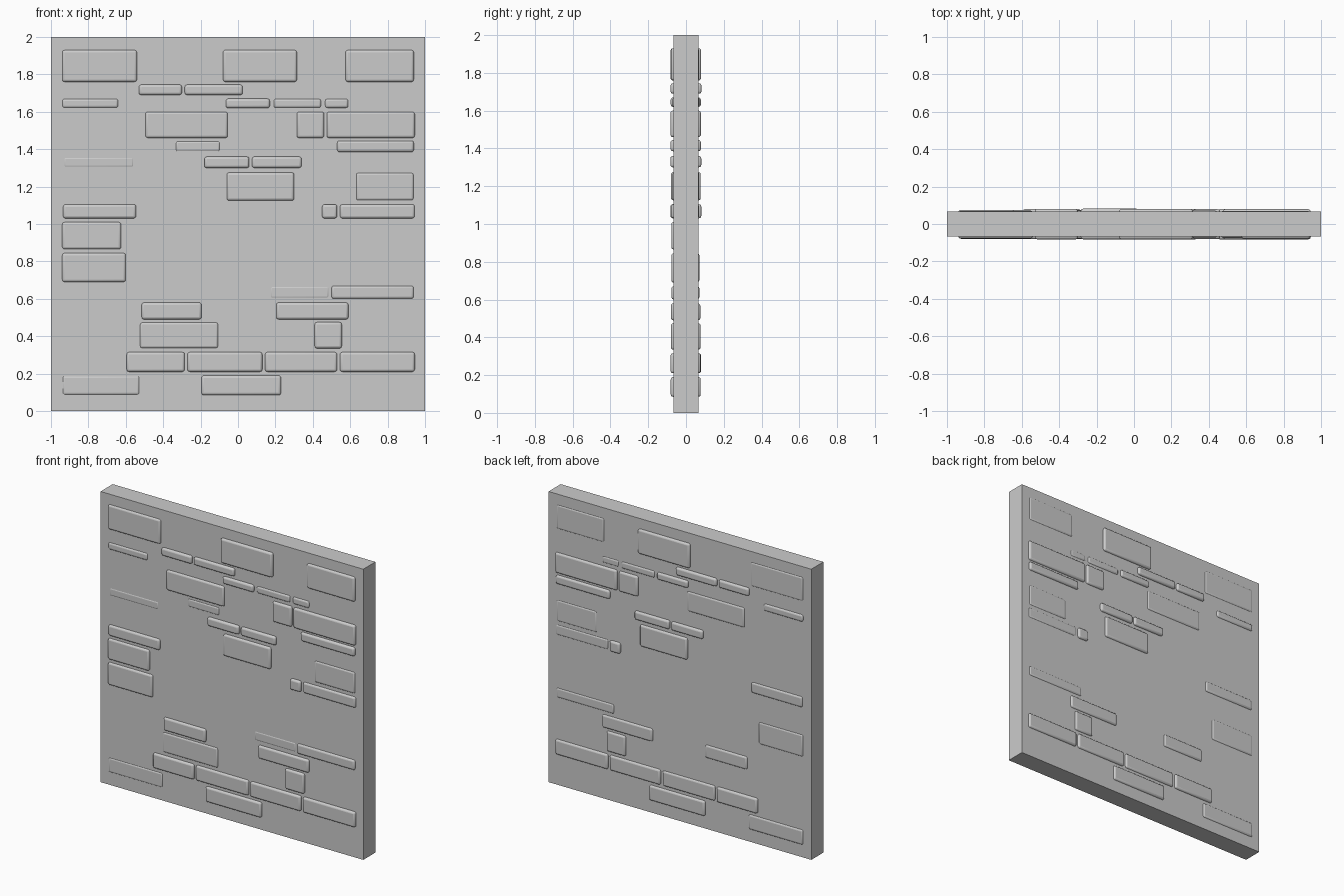
import bpy

SLAB = 0.066      # half thickness of the wall slab
BEVEL = 0.013


def box(name, x0, x1, y0, y1, z0, z1, bevel=0):
    bpy.ops.mesh.primitive_cube_add(size=1, location=((x0 + x1) / 2, (y0 + y1) / 2, (z0 + z1) / 2))
    ob = bpy.context.object
    ob.name = name
    ob.scale = (x1 - x0, y1 - y0, z1 - z0)
    bpy.ops.object.transform_apply(location=False, rotation=False, scale=True)
    if bevel:
        m = ob.modifiers.new("rounded_edges", 'BEVEL')
        m.width = bevel
        m.segments = 3
        bpy.ops.object.shade_smooth_by_angle()
    return ob


# Each brick runs through the slab: x0, x1, front and back relief in thousandths
def course(z0, z1, *bricks):
    for x0, x1, front, back in bricks:
        box("brick", x0, x1, -SLAB - front / 1000, SLAB + back / 1000, z0, z1, BEVEL)


# Plaster slab
box("wall_slab", -1, 1, -SLAB, SLAB, 0, 2)

# Exposed brick courses, top to bottom
course(1.76, 1.93, (-.94, -.54, 11, 4), (-.08, .315, 16, 14), (.575, .94, 13, 4))
course(1.69, 1.745, (-.53, -.30, 16, 15), (-.285, .025, 16, 16))
course(1.62, 1.67, (-.94, -.64, 7, 9), (-.065, .17, 15, 13), (.19, .445, 7, 6), (.465, .59, 8, 4))
course(1.46, 1.60, (-.495, -.055, 12, 6), (.315, .46, 15, 13), (.475, .945, 16, 13))
course(1.385, 1.445, (-.335, -.095, 4, -6), (.53, .94, 16, 13))
course(1.30, 1.36, (-.935, -.555, 2, -6), (-.18, .06, 17, 15), (.075, .34, 16, 15))
course(1.125, 1.275, (-.06, .30, 14, 12), (.63, .94, 6, 4))
course(1.03, 1.105, (-.935, -.545, 14, 8), (.45, .53, 17, 15), (.545, .945, 11, 4))
course(.865, 1.01, (-.94, -.625, 12, -6))
course(.69, .845, (-.94, -.60, 12, 5))
course(.60, .67, (.17, .49, 2, -6), (.50, .94, 11, 5))
course(.49, .58, (-.515, -.195, 14, 9), (.205, .59, 14, 10))
course(.335, .475, (-.525, -.105, 6, -6), (.41, .555, 14, 11))
course(.21, .315, (-.595, -.285, 15, 14), (-.27, .13, 13, 10), (.145, .53, 15, 12), (.545, .945, 16, 12))
course(.085, .19, (-.94, -.525, 4, 7), (-.195, .23, 15, 12))
